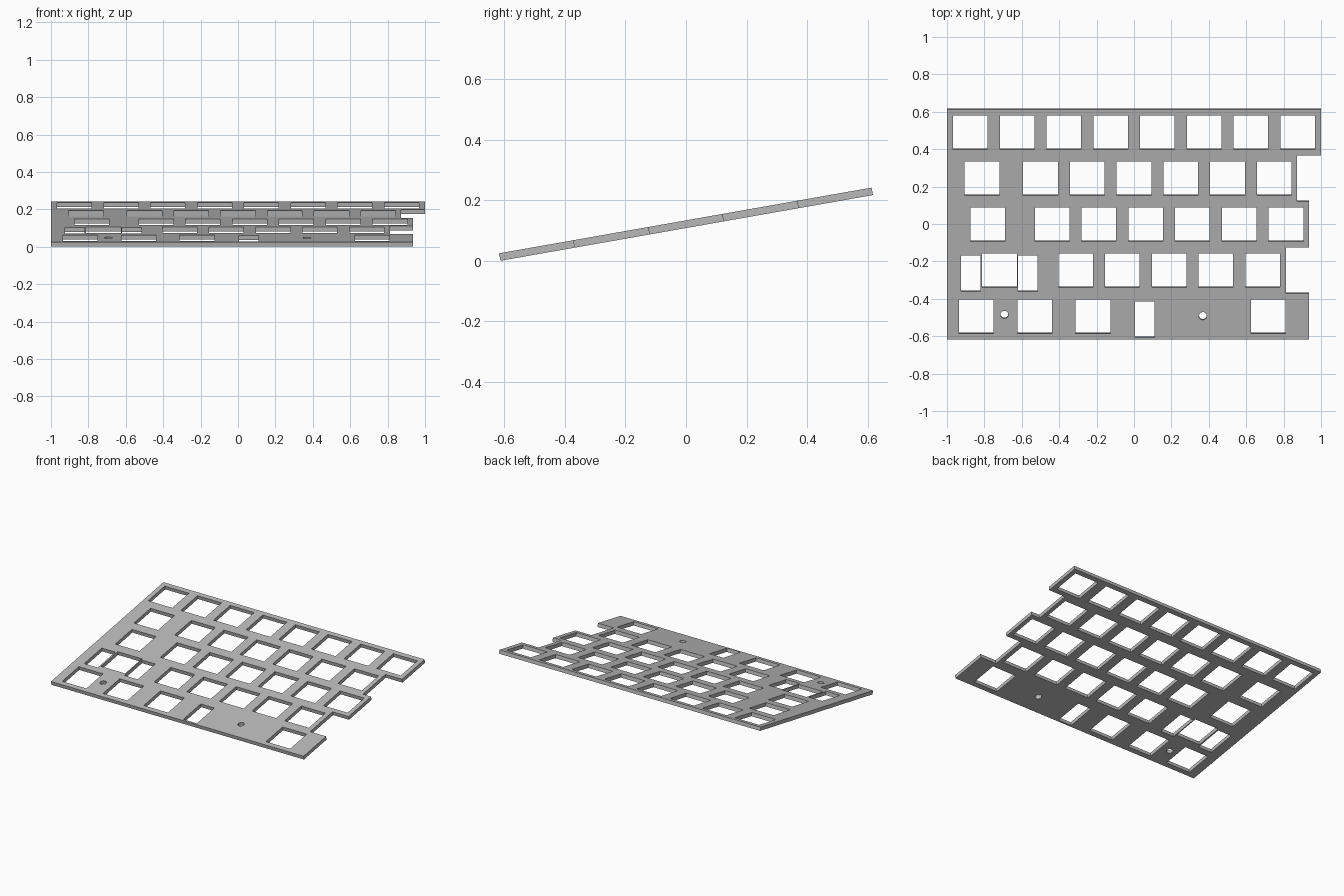
import bpy
from math import cos, sin, pi, radians
from mathutils import Matrix

cube = bpy.data.objects.get("Cube")
if cube:
    bpy.data.objects.remove(cube, do_unlink=True)

PITCH = 0.25                 # spacing of one key
HOLE = 0.185                 # square switch opening
SLOT_W, SLOT_H = 0.104, 0.195
SLOT_DROP = -0.016           # stabiliser slots sit a little low
THICK = 0.025
TILT = radians(10)

metal = bpy.data.materials.new("plate grey")
metal.use_nodes = True
grey = (0.48, 0.48, 0.48, 1)
metal.diffuse_color = grey
metal.node_tree.nodes["Principled BSDF"].inputs["Base Color"].default_value = grey

curve = bpy.data.curves.new("plate_profile", "CURVE")
curve.dimensions = "2D"
curve.fill_mode = "BOTH"
curve.extrude = THICK / 2


def loop(points):
    spline = curve.splines.new("POLY")
    spline.points.add(len(points) - 1)
    for p, (x, y) in zip(spline.points, points):
        p.co = (x, y, 0, 1)
    spline.use_cyclic_u = True


def rect(x, y, w, h):
    loop([(x + sx * w / 2, y + sy * h / 2)
          for sx, sy in ((-1, -1), (1, -1), (1, 1), (-1, 1))])


def disc(x, y, r, n=32):
    loop([(x + r * cos(2 * pi * i / n), y + r * sin(2 * pi * i / n)) for i in range(n)])


def row_y(row):
    return (2 - row) * PITCH


# Outline with a stepped right edge, one step per key row
outline = [(-1, -2.5 * PITCH), (-1, 2.5 * PITCH)]
for row, edge in enumerate((1.0, 0.872, 0.935, 0.8125, 0.935)):
    outline += [(edge, row_y(row) + PITCH / 2), (edge, row_y(row) - PITCH / 2)]
loop(outline)

# Switch openings: (row, first centre, number of keys at one pitch)
for row, start, count in ((0, -0.875, 8),
                          (1, -0.8125, 1), (1, -0.5, 6),
                          (2, -0.782, 1), (2, -0.4375, 6),
                          (3, -0.719, 1), (3, -0.3125, 5),
                          (4, -0.844, 1), (4, -0.531, 1),
                          (4, -0.219, 1), (4, 0.717, 1)):
    for i in range(count):
        rect(start + i * PITCH, row_y(row), HOLE, HOLE)

# Stabiliser slots
for row, x in ((3, -0.874), (3, -0.568), (4, 0.057)):
    rect(x, row_y(row) + SLOT_DROP, SLOT_W, SLOT_H)

# Mounting screw holes
disc(-0.693, -0.49, 0.021)
disc(0.368, -0.497, 0.021)

# Turn the filled profile into a solid mesh
helper = bpy.data.objects.new("profile_helper", curve)
bpy.context.collection.objects.link(helper)
bpy.context.view_layer.update()
mesh = bpy.data.meshes.new_from_object(
    helper.evaluated_get(bpy.context.evaluated_depsgraph_get()))
bpy.data.objects.remove(helper, do_unlink=True)

# Tilt the plate about x and rest it on the ground
mesh.transform(Matrix.Rotation(TILT, 4, "X"))
mesh.transform(Matrix.Translation((0, 0, -min(v.co.z for v in mesh.vertices))))
mesh.shade_flat()
mesh.materials.clear()
mesh.materials.append(metal)
plate = bpy.data.objects.new("switch_plate", mesh)
bpy.context.collection.objects.link(plate)
